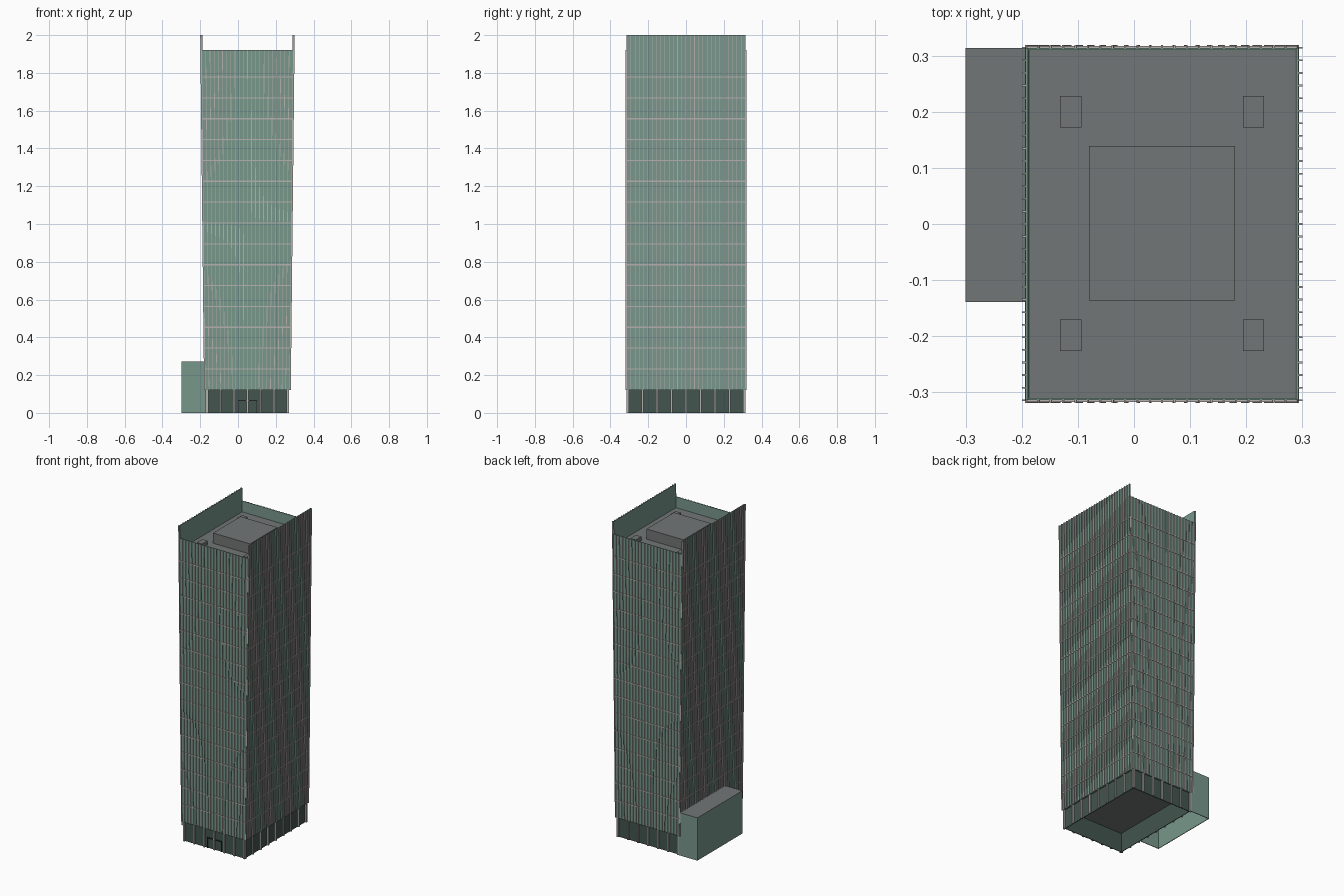
import bpy
import bmesh

cube = bpy.data.objects.get("Cube")
if cube:
    bpy.data.objects.remove(cube, do_unlink=True)


def material(name, r, g, b):
    m = bpy.data.materials.new(name)
    m.use_nodes = True
    m.diffuse_color = (r, g, b, 1)
    m.node_tree.nodes["Principled BSDF"].inputs["Base Color"].default_value = (r, g, b, 1)
    return m


GLASS = material("green glass", 0.19, 0.31, 0.26)
DARK = material("dark glass", 0.055, 0.09, 0.077)
PALE = material("pale metal", 0.47, 0.44, 0.43)
ROOF = material("roof grey", 0.17, 0.18, 0.18)
BLACK = material("black frame", 0.015, 0.017, 0.017)

# Main dimensions
CX = 0.05                 # tower centre in x
HALF, HALF_TOP = 0.2235, 0.2435
DEPTH = 0.314
Z_BASE, Z_WALL, Z_FIN = 0.122, 1.92, 2.0
STOREY = 0.1104
THIN = 0.004


def widen(z):
    """Scale in x about the tower axis: the tower grows with height."""
    t = max(0, (z - Z_BASE) / (Z_FIN - Z_BASE))
    return 1 + t * (HALF_TOP / HALF - 1)


def boxes(name, mat, items, taper=False):
    """One object made of boxes, each given as (x0, x1, y0, y1, z0, z1)."""
    bm = bmesh.new()
    for x0, x1, y0, y1, z0, z1 in items:
        for v in bmesh.ops.create_cube(bm, size=1)["verts"]:
            v.co.x = x1 if v.co.x > 0 else x0
            v.co.y = y1 if v.co.y > 0 else y0
            v.co.z = z1 if v.co.z > 0 else z0
    if taper:
        for v in bm.verts:
            v.co.x = CX + (v.co.x - CX) * widen(v.co.z)
    me = bpy.data.meshes.new(name)
    bm.to_mesh(me)
    bm.free()
    me.materials.append(mat)
    ob = bpy.data.objects.new(name, me)
    bpy.context.collection.objects.link(ob)
    return ob


def end_box(s, x0, x1, y, d, z0, z1):
    """Box lying against the plane y = s * y, projecting outward by d."""
    a, b = sorted((s * y, s * (y + d)))
    return (x0, x1, a, b, z0, z1)


def side_box(s, x, d, y0, y1, z0, z1):
    """Box lying against the plane at distance x from the tower axis."""
    a, b = sorted((s * x, s * (x + d)))
    return (CX + a, CX + b, y0, y1, z0, z1)


SIDES = (-1, 1)

# Curtain walls: the long sides rise above the ends
boxes("end_walls", GLASS,
      [end_box(s, CX - HALF, CX + HALF, DEPTH, -THIN, Z_BASE, Z_WALL) for s in SIDES], True)
boxes("side_walls", GLASS,
      [side_box(s, HALF, -THIN, -DEPTH, DEPTH, Z_BASE, Z_FIN) for s in SIDES], True)

# Vertical mullions
W = 0.0015
N_END, N_SIDE = 22, 28
boxes("end_mullions", PALE,
      [end_box(s, x - W, x + W, DEPTH, 0.005, Z_BASE, Z_WALL)
       for s in SIDES
       for x in (CX - HALF + 2 * HALF * i / N_END for i in range(N_END + 1))], True)
boxes("side_mullions", PALE,
      [side_box(s, HALF, 0.006, y - W, y + W, Z_BASE, Z_FIN)
       for s in SIDES
       for y in (-DEPTH + 2 * DEPTH * i / N_SIDE for i in range(N_SIDE + 1))], True)

# Storey bands around all four walls
bands = []
for k in range(1, 16):
    z0 = Z_BASE + STOREY * k - 0.003
    for s in SIDES:
        bands.append(end_box(s, CX - HALF, CX + HALF, DEPTH, 0.003, z0, z0 + 0.006))
        bands.append(side_box(s, HALF, 0.003, -DEPTH, DEPTH, z0, z0 + 0.006))
boxes("storey_bands", PALE, bands, True)

# Roof, plant room and rooftop units
Z_ROOF = 1.85
boxes("roof", ROOF, [(CX - HALF + THIN, CX + HALF - THIN, -DEPTH + THIN, DEPTH - THIN,
                      Z_ROOF - 0.01, Z_ROOF)], True)
boxes("plant_room", ROOF, [(-0.08, 0.18, -0.136, 0.139, Z_ROOF, Z_ROOF + 0.065)])
boxes("roof_units", ROOF,
      [(x - 0.019, x + 0.019, y - 0.028, y + 0.028, Z_ROOF, Z_ROOF + 0.025)
       for x in (-0.113, 0.213) for y in (-0.198, 0.2)])

# Open lobby with dark glazing under a soffit
BX, BY = 0.212, 0.306
boxes("soffit", ROOF, [(CX - HALF + THIN, CX + HALF - THIN, -DEPTH + THIN, DEPTH - THIN,
                        Z_BASE, Z_BASE + 0.008)])
boxes("lobby_glass", DARK,
      [end_box(s, CX - BX, CX + BX, BY, -THIN, 0, Z_BASE) for s in SIDES]
      + [side_box(s, BX, -THIN, -BY, BY, 0, Z_BASE) for s in SIDES])

# Lobby columns
C = 0.005
columns = []
for s in SIDES:
    for i in range(7):
        x = CX - BX + 2 * BX * i / 6
        columns.append(end_box(s, x - C, x + C, BY, 0.009, 0, Z_BASE))
    for i in range(9):
        y = -BY + 2 * BY * i / 8
        columns.append(side_box(s, BX, 0.009, y - C, y + C, 0, Z_BASE))
boxes("lobby_columns", PALE, columns)

# Entrance door frame
boxes("entrance_frame", BLACK,
      [(0, 0.1, -BY - 0.006, -BY, 0.062, 0.067)]
      + [(x - 0.0015, x + 0.0015, -BY - 0.005, -BY, 0, 0.062) for x in (0.0015, 0.05, 0.0985)])

# Low side annex, open underneath
AX0, AX1, AY0, AY1, AZ = -0.3, -0.165, -0.139, 0.314, 0.27
boxes("annex_walls", GLASS,
      [(AX0, AX0 + THIN, AY0, AY1, 0, AZ),
       (AX0 + THIN, AX1, AY0, AY0 + THIN, 0, AZ),
       (AX0 + THIN, AX1, AY1 - THIN, AY1, 0, AZ)])
boxes("annex_roof", ROOF, [(AX0, AX1, AY0, AY1, AZ, AZ + 0.002)])
